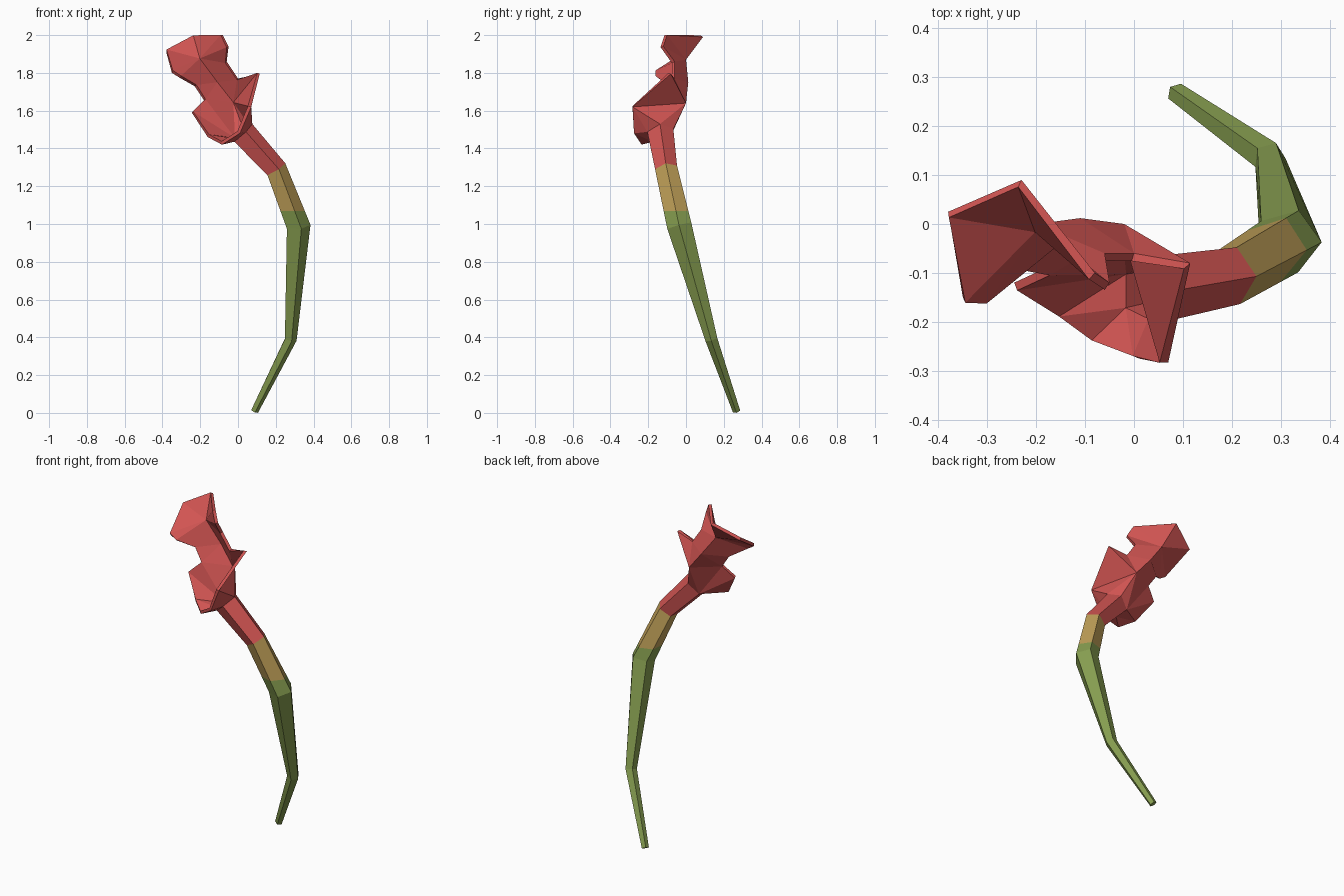
import bpy, bmesh, math
from mathutils import Vector

if "Cube" in bpy.data.objects:
    bpy.data.objects.remove(bpy.data.objects["Cube"])


def material(name, rgb):
    m = bpy.data.materials.new(name)
    m.diffuse_color = (*rgb, 1)
    m.use_nodes = True
    m.node_tree.nodes["Principled BSDF"].inputs["Base Color"].default_value = m.diffuse_color
    return m


green = material("stem green", (0.24, 0.34, 0.08))
tan = material("calyx tan", (0.54, 0.36, 0.10))
red = material("petal red", (0.64, 0.09, 0.085))

SIDES = 5
# stem centre line: position and radius
PATH = [((0.087, 0.268, 0.01), 0.021), ((0.277, 0.135, 0.39), 0.034),
        ((0.315, -0.035, 0.99), 0.069), ((0.197, -0.105, 1.29), 0.062),
        ((0.022, -0.135, 1.48), 0.073)]


def ring(i):
    """Five-sided section across the stem, starting at its back."""
    c, r = Vector(PATH[i][0]), PATH[i][1]
    before = Vector(PATH[max(i - 1, 0)][0])
    after = Vector(PATH[min(i + 1, len(PATH) - 1)][0])
    t = (after - before).normalized()
    back = Vector((0, 1, 0))
    u = (back - t * back.dot(t)).normalized()
    v = u.cross(t)
    angles = [math.radians(20 + 360 * k / SIDES) for k in range(SIDES)]
    return [c + (u * math.cos(a) + v * math.sin(a)) * r for a in angles]


def bridge(bm, a, b):
    for k in range(SIDES):
        n = (k + 1) % SIDES
        bm.faces.new((a[k], a[n], b[n], b[k]))


def finish(bm, name, mats):
    me = bpy.data.meshes.new(name)
    bm.to_mesh(me)
    bm.free()
    for m in mats:
        me.materials.append(m)
    ob = bpy.data.objects.new(name, me)
    bpy.context.collection.objects.link(ob)
    return ob


# stem: green below, tan calyx above a level cut
bm = bmesh.new()
rings = [[bm.verts.new(p) for p in ring(i)] for i in range(4)]
for a, b in zip(rings, rings[1:]):
    bridge(bm, a, b)
bm.faces.new(rings[0])
bm.faces.new(rings[-1])
bmesh.ops.bisect_plane(bm, geom=bm.verts[:] + bm.edges[:] + bm.faces[:],
                       plane_co=(0, 0, 1.07), plane_no=(0, 0, 1))
bmesh.ops.recalc_face_normals(bm, faces=bm.faces)
for f in bm.faces:
    f.material_index = int(f.calc_center_median().z > 1.07)
finish(bm, "stem", [green, tan])

# flower: tube opening into an upper petal, a right lobe and a lower lip
bm = bmesh.new()
base = [bm.verts.new(p) for p in ring(3)]
throat = [bm.verts.new(p) for p in ring(4)]
bridge(bm, base, throat)
t0, t1, t2, t3, t4 = throat


def point(x, y, z):
    return bm.verts.new((x, y, z))


def strip(spine, rim, pivots):
    """Fill between spine and rim: each rim edge meets its pivot spine points."""
    for a, b, p in zip(rim, rim[1:], pivots):
        bm.faces.new([spine[k] for k in p] + [a, b])


# spine up the back
low, mid, high = point(-0.02, 0.0, 1.64), point(-0.11, 0.012, 1.75), point(-0.2, 0.0, 1.87)
notch_r, notch_l = point(0.0, -0.06, 1.77), point(-0.18, -0.09, 1.655)

# upper petal
neck_r, neck_l = point(-0.06, -0.06, 1.86), point(-0.23, -0.083, 1.73)
petal = [neck_r, point(-0.05, -0.12, 1.94), point(-0.08, -0.1, 2.0),
         point(-0.23, 0.09, 1.99), point(-0.38, 0.025, 1.91),
         point(-0.35, -0.15, 1.8), point(-0.31, -0.15, 1.775), neck_l]
strip([mid, high], [notch_r] + petal + [notch_l],
      [(1, 0), (1,), (1,), (1,), (1,), (1,), (1,), (0, 1), (0,)])
bm.faces.new((low, notch_r, mid))
bm.faces.new((mid, notch_l, low))

# right lobe
lobe, corner = point(0.115, -0.08, 1.795), point(0.07, -0.283, 1.62)
strip([low], [t0, t1, corner, lobe, notch_r], [(0,)] * 4)

# lower lip
lip1, lip2 = point(0.01, -0.275, 1.48), point(-0.085, -0.235, 1.42)
lip3, lip_tip = point(-0.16, -0.18, 1.46), point(-0.245, -0.12, 1.59)
strip([t4], [t0, low, notch_l, lip_tip, lip3, t3], [(0,)] * 5)
strip([t3], [lip3, lip2, lip1, t2], [(0,)] * 3)
strip([t2], [lip1, corner, t1], [(0,)] * 2)

bmesh.ops.recalc_face_normals(bm, faces=bm.faces)
# make the tube side face outwards so the shell thickens inwards
bm.faces.ensure_lookup_table()
f = bm.faces[0]
axis = (Vector(PATH[3][0]) + Vector(PATH[4][0])) / 2
if f.normal.dot(f.calc_center_median() - axis) < 0:
    bmesh.ops.reverse_faces(bm, faces=bm.faces)
flower = finish(bm, "flower", [red])
shell = flower.modifiers.new("petal thickness", 'SOLIDIFY')
shell.thickness = 0.018
shell.offset = -1
